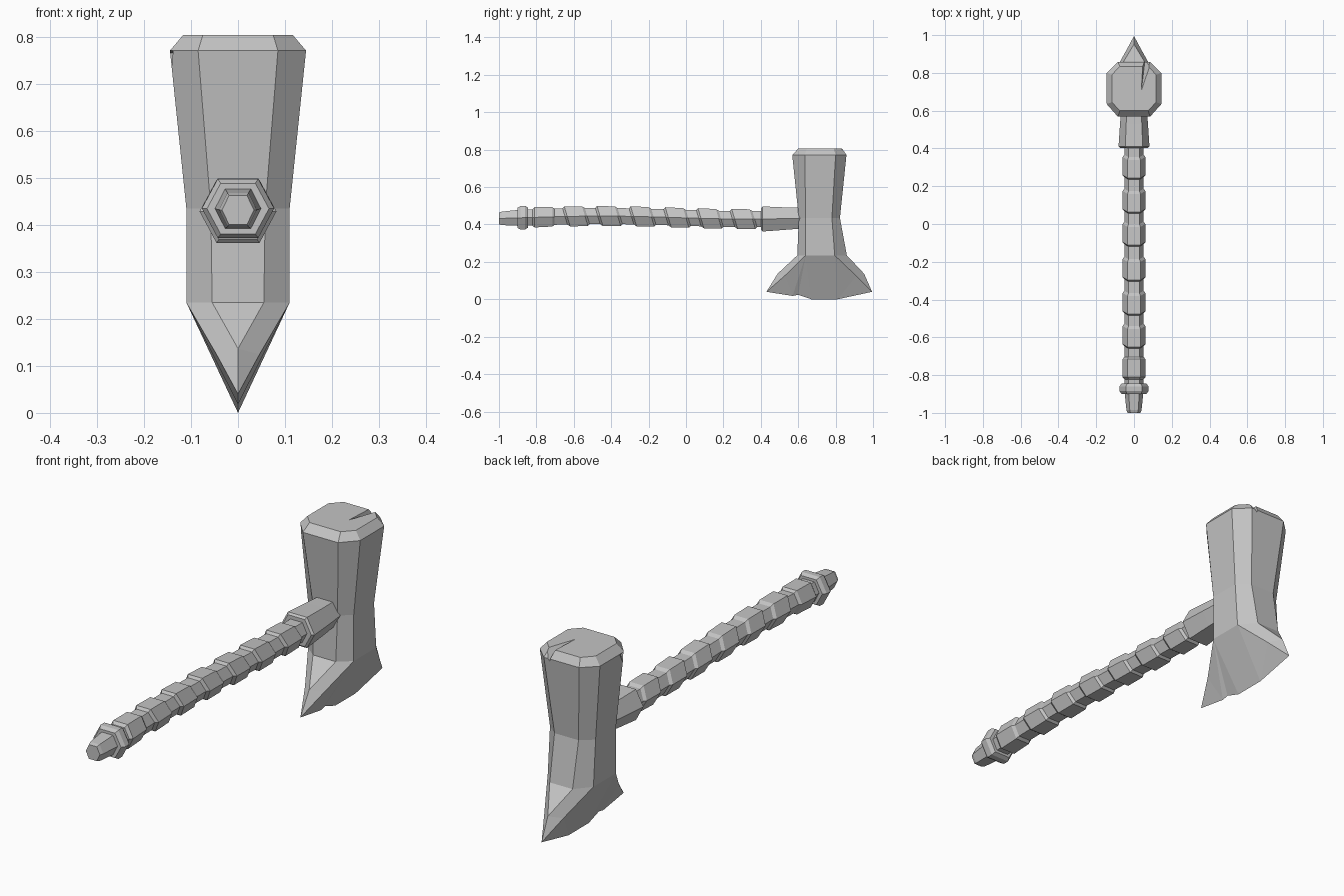
import bpy, bmesh, math
from mathutils import Vector

cube = bpy.data.objects.get("Cube")
if cube:
    bpy.data.objects.remove(cube, do_unlink=True)

stone = bpy.data.materials.new("grey_stone")
stone.use_nodes = True
stone.diffuse_color = (0.55, 0.55, 0.55, 1)
stone.node_tree.nodes["Principled BSDF"].inputs["Base Color"].default_value = (0.55, 0.55, 0.55, 1)


def finish(bm, name):
    bmesh.ops.recalc_face_normals(bm, faces=bm.faces)
    mesh = bpy.data.meshes.new(name)
    bm.to_mesh(mesh)
    bm.free()
    mesh.materials.append(stone)
    obj = bpy.data.objects.new(name, mesh)
    bpy.context.collection.objects.link(obj)
    return obj


def bridge(bm, rings):
    for a, b in zip(rings, rings[1:]):
        n = len(a)
        for i in range(n):
            j = (i + 1) % n
            bm.faces.new((a[i], a[j], b[j], b[i]))


# Hexagonal lofts running along y: (y, half width, half height, lean)
def hex_loft(name, sections):
    bm = bmesh.new()
    rings = []
    for y, hx, hz, lean in sections:
        centre = 0.437 + 0.008 * math.cos((y + 0.45) * 4)
        outline = [(hx, 0), (hx * 0.56, hz), (-hx * 0.56, hz),
                   (-hx, 0), (-hx * 0.56, -hz), (hx * 0.56, -hz)]
        rings.append([bm.verts.new((x, y - lean * z, centre + z)) for x, z in outline])
    bridge(bm, rings)
    bm.faces.new(rings[0])
    bm.faces.new(rings[-1])
    return finish(bm, name)


# Handle with leaning wrapped bands
grip = [(-0.86, 0.05, 0.043, 0)]
for i, mid in enumerate((-0.76, -0.585, -0.41, -0.23, -0.045, 0.13, 0.31)):
    lean = 0.0 if i == 0 else 0.3
    grip += [(mid - 0.062, 0.051, 0.043, lean), (mid - 0.05, 0.062, 0.054, lean),
             (mid + 0.045, 0.060, 0.052, lean), (mid + 0.057, 0.051, 0.043, lean)]
grip.append((0.45, 0.052, 0.043, 0))
hex_loft("handle", grip)

# Pommel tip and ring
hex_loft("pommel", [(-1, 0.034, 0.031, 0), (-0.985, 0.04, 0.036, 0), (-0.89, 0.05, 0.043, 0),
                    (-0.84, 0.05, 0.043, 0)])
hex_loft("pommel_ring", [(-0.9, 0.066, 0.054, 0), (-0.885, 0.077, 0.063, 0),
                         (-0.86, 0.077, 0.063, 0), (-0.845, 0.066, 0.054, 0)])

# Collar joining handle to head
hex_loft("collar", [(0.402, 0.072, 0.059, 0), (0.41, 0.082, 0.067, 0),
                    (0.53, 0.074, 0.06, 0), (0.66, 0.063, 0.053, 0)])

# Head: octagonal rings (z, half width, flat half width, front, side front, side back, back)
bm = bmesh.new()
rings = []
for z, hx, ix, y0, s0, s1, y1 in ((0.805, 0.117, 0.075, 0.60, 0.645, 0.79, 0.835),
                                  (0.772, 0.145, 0.085, 0.568, 0.635, 0.80, 0.858),
                                  (0.435, 0.11, 0.058, 0.603, 0.64, 0.78, 0.823),
                                  (0.235, 0.11, 0.055, 0.595, 0.64, 0.795, 0.86)):
    outline = [(ix, y0), (hx, s0), (hx, s1), (ix, y1),
               (-ix, y1), (-hx, s1), (-hx, s0), (-ix, y0)]
    rings.append([bm.verts.new((x, y, z)) for x, y in outline])
bridge(bm, rings)
bm.faces.new(rings[0])

# Blade flaring forward and back to a chipped edge
low = rings[-1]
edge = [bm.verts.new((0, y, z)) for y, z in ((0.43, 0.04), (0.57, 0.018), (0.60, 0.024),
                                             (0.67, 0.0), (0.81, 0.0), (0.995, 0.04))]
front_tip = bm.verts.new((0, 0.49, 0.137))
back_tip = bm.verts.new((0, 0.952, 0.137))
bm.faces.new((low[7], low[0], front_tip))
bm.faces.new((low[3], low[4], back_tip))
for side, (f, sf, sb, b) in ((1, low[0:4]), (-1, (low[7], low[6], low[5], low[4]))):
    mf = bm.verts.new((side * 0.046, 0.527, 0.125))
    mb = bm.verts.new((side * 0.046, 0.91, 0.125))
    for face in ((f, sf, mf, front_tip), (front_tip, mf, edge[0]),
                 (b, back_tip, mb, sb), (back_tip, edge[5], mb),
                 (mf, edge[1], edge[0]), (mf, sf, edge[1]), (sf, edge[2], edge[1]),
                 (sf, edge[3], edge[2]), (sf, sb, edge[4], edge[3]),
                 (sb, mb, edge[4]), (mb, edge[5], edge[4])):
        bm.faces.new(face)
head = finish(bm, "axe_head")


# Chips cut into the top rim and one corner
def chip(points):
    cut = bmesh.new()
    for p in points:
        cut.verts.new(Vector(p))
    bmesh.ops.convex_hull(cut, input=cut.verts)
    cutter = finish(cut, "chip_cutter")
    cutter.hide_render = True
    mod = head.modifiers.new("chip", "BOOLEAN")
    mod.operation = "DIFFERENCE"
    mod.solver = "EXACT"
    mod.object = cutter
    bpy.context.view_layer.objects.active = head
    bpy.ops.object.modifier_apply(modifier=mod.name)
    bpy.data.objects.remove(cutter, do_unlink=True)


chip([(0.038, 0.70, 0.807), (0.045, 0.88, 0.82), (0.11, 0.88, 0.82), (0.06, 0.88, 0.755)])
chip([(-0.16, 0.60, 0.79), (-0.16, 0.69, 0.77), (-0.131, 0.638, 0.765), (-0.16, 0.64, 0.66)])
